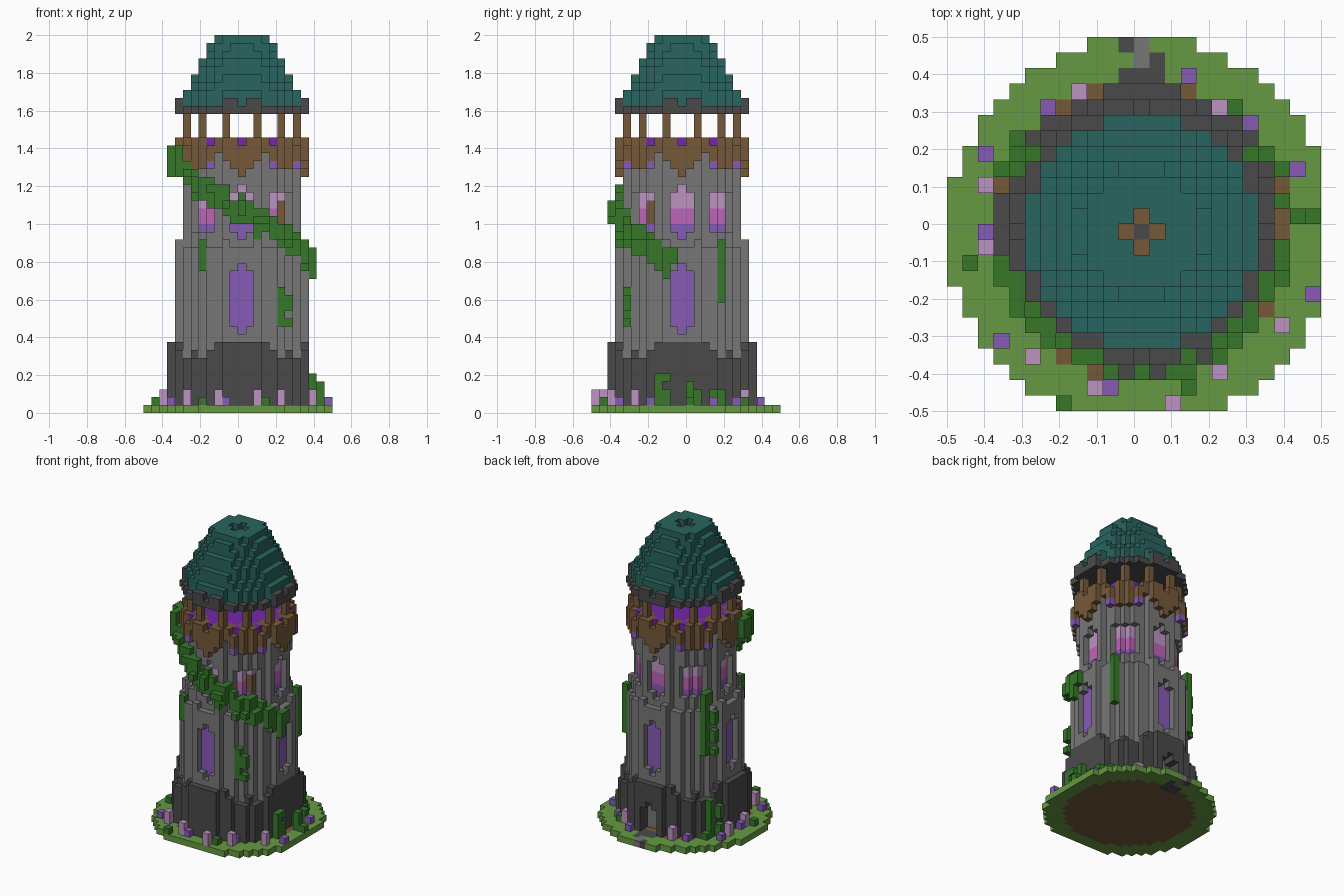
import bpy, bmesh, math
from mathutils import Vector

if "Cube" in bpy.data.objects:
    bpy.data.objects.remove(bpy.data.objects["Cube"], do_unlink=True)

V = 1 / 24  # block size
COLOURS = {
    "grass": "669A42", "ivy": "36772A", "roof_teal": "29655F", "dark_stone": "4A4A4A",
    "grey_stone": "777777", "wood": "76593A", "violet": "875BB6", "lilac": "BD94C2",
    "magenta": "BE65B8", "deep_purple": "7427A8",
}


def linear(h):
    s = [int(h[n:n + 2], 16) / 255 for n in (0, 2, 4)]
    return [((c + 0.055) / 1.055) ** 2.4 for c in s] + [1.0]


MATS = {}
for name, code in COLOURS.items():
    m = bpy.data.materials.new(name)
    m.use_nodes = True
    m.diffuse_color = linear(code)
    m.node_tree.nodes["Principled BSDF"].inputs["Base Color"].default_value = linear(code)
    MATS[name] = m

grid = {}  # block position -> (part, colour)


def put(part, colour, cells, over=True):
    for c in cells:
        if over or c not in grid:
            grid[c] = (part, colour)


def disc(r, k0, k1, inner=-1):
    """Blocks of a round slab or ring, layers k0 to k1 inclusive."""
    n = int(r) + 1
    return [(i, j, k) for i in range(-n, n + 1) for j in range(-n, n + 1)
            for k in range(k0, k1 + 1) if inner < math.hypot(i, j) <= r]


def wave(i, j):
    return ((abs(i) + 1) // 2 + (abs(j) + 1) // 2) % 2


def turns(a, b):
    """The four quarter turns of a block column."""
    return [(a, b), (-b, a), (-a, -b), (b, -a)]


# Ground disc with earth below the tower
put("ground", "grass", [c for c in disc(12.4, 0, 0) if c[0] < 12 and c[1] > -12])
put("ground", "wood", disc(9.5, 0, 0))
put("path", "dark_stone", [(i, j, 0) for i in (-1, 0, 1) for j in (9, 10)] + [(1, 11, 0), (-1, 12, 0)])
put("path", "grey_stone", [(0, 11, 0), (0, 12, 0)])

# Stone footing: a dark skirt, lower at the diagonals, around the wall foot
put("lower_wall", "grey_stone", disc(8.4, 7, 8))
put("footing", "dark_stone", disc(8.4, 1, 6))
for i, j, k in disc(9.3, 1, 8, 8.4):
    low = min(abs(i), abs(j)) > 3
    if i < 9 and k <= (7 - wave(i, j) if low else 8):
        put("footing", "dark_stone", [(i, j, k)])
put("footing", "dark_stone", [c for c in disc(8.4, 7, 8) if abs(c[0]) == 8 or c[1] == 8])

# Lower and upper tower walls
put("lower_wall", "grey_stone", [c for c in disc(8.4, 9, 21) if c[2] < 21 + wave(c[0], c[1])])
put("upper_wall", "grey_stone", disc(7.4, 21, 33))


def window(k0, k1, r, shade):
    """Recessed windows with pointed ends on the four sides."""
    for k in range(k0, k1 + 1):
        half = 0 if k in (k0, k1) else 1
        for t in range(-half, half + 1):
            for (a, b), (p, q) in zip(turns(r, t), turns(r - 1, t)):
                grid.pop((a, b, k), None)
                put("windows", shade(k), [(p, q, k)])


def glow(k):
    return "lilac" if k >= 26 else "magenta" if k >= 24 else "violet"


window(10, 18, 8, lambda k: "violet")
for t in (-1, 0, 1):  # clear the ledge in front of the upper windows
    for a, b in turns(8, t):
        grid.pop((a, b, 21), None)
window(22, 28, 7, glow)

# Corner windows of the upper wall, one with a wooden shutter
for k in range(23, 28):
    for a, b in ((5, 5), (6, 4), (4, 6)):
        for x, y in turns(a, b):
            grid.pop((x, y, k), None)
    for a, b in ((5, 4), (4, 5), (4, 4)):
        put("windows", glow(k), [(x, y, k) for x, y in turns(a, b)])
put("shutter", "wood", [(5, -4, k) for k in (24, 25, 26)])

# Doorway at the back
for k in range(1, 6):
    for i in (-1, 0, 1):
        if k < 5 or i == 0:
            for j in (8, 9):
                grid.pop((i, j, k), None)
            put("door", "grey_stone", [(i, 7, k)])

# Wooden gallery on tapering brackets, with a glowing floor
for c in disc(8.4, 30, 34, 7.4):
    i, j, k = c
    a = math.atan2(j, i) / (math.pi / 4)
    off = abs(a - round(a)) * math.pi / 4 * 8
    if off < (0.6, 1.5, 2.4, 9, 9)[k - 30]:
        put("gallery", "wood", [c])
put("gallery", "wood", disc(7.4, 34, 34, 6.3))
put("gallery_floor", "deep_purple", disc(6.3, 34, 34))
for a, b in ((8, 0), (7, 4), (7, -4)):  # notches in the rail
    for x, y in turns(a, b):
        grid.pop((x, y, 34), None)
for a, b in ((7, 0), (6, 4), (6, -4)):
    put("gallery_floor", "deep_purple", [(x, y, 34) for x, y in turns(a, b)])
for a, b in ((7, 4), (7, -4)):
    put("gallery_lamps", "violet", [(x, y, 31) for x, y in turns(a, b)])

# Posts
for a, b in ((7, 2), (7, -2), (5, 5)):
    put("posts", "wood", [(x, y, k) for x, y in turns(a, b) for k in (35, 36, 37)])

# Eaves and stepped domed roof
put("eaves", "dark_stone", disc(8.4, 38, 38))
put("eaves", "dark_stone", [c for c in disc(8.4, 39, 39) if wave(c[0], c[1])])
for i, j, _ in disc(7.4, 0, 0):
    top = min(47, int(40 + 2 * (7.4 - math.hypot(i, j))))
    put("roof", "roof_teal", [(i, j, k) for k in range(39, top + 1)])

# Sunken cross at the tip of the roof
for a, b in turns(1, 0) + [(0, 0)]:
    grid.pop((a, b, 47), None)
    put("roof_tip", "wood" if a or b else "dark_stone", [(a, b, 46)])


# Ivy clinging to the walls
def ivy(angle, k, reach=0):
    r = (9.6 if k < 9 else 8.8 if k < 22 else 8 if k < 30 else 9) + reach
    a = math.radians(angle)
    put("ivy", "ivy", [(round(r * math.cos(a)), round(r * math.sin(a)), k)], over=False)


SPIRAL = [(198, 32), (225, 29), (270, 25.5), (310, 22.5), (335, 20.5), (348, 19)]
for (a0, k0), (a1, k1) in zip(SPIRAL, SPIRAL[1:]):
    steps = 14
    for s in range(steps):
        f = s / steps
        a, k = a0 + (a1 - a0) * f, round(k0 + (k1 - k0) * f)
        ivy(a, k)
        ivy(a, k - 1)
        if s % 7 < 4:  # ragged tufts above and below
            ivy(a, k + 1)
        elif s % 7 < 6:
            ivy(a, k - 2)
        if 240 < a < 290 and s % 5 < 2:
            ivy(a, k, 1)
for s in range(190, 212, 4):
    for k in range(30 + s % 3, 34):
        ivy(s, k)

STRANDS = [(-54, 11, 15), (232, 18, 21), (32, 14, 21), (145, 14, 23), (150, 1, 6),
           (-20, 1, 4), (8, 1, 3), (22, 1, 2), (-130, 29, 30), (-12, 18, 20)]
for angle, k0, k1 in STRANDS:
    for k in range(k0, k1 + 1):
        ivy(angle, k)
        if k % 3:
            ivy(angle + 6, k)

# Flowers and tufts around the foot
LILAC = [(-4, 9), (5, 8), (-10, 3), (-10, -1), (-7, -8), (-3, -10), (2, -11), (5, -9), (9, -6)]
VIOLET = [(3, 10), (7, 7), (-6, 8), (-10, 5), (10, 4), (-10, 0), (11, -4), (-9, -7), (-2, -10), (5, -8)]
TUFTS = [(6, 8), (11, 1), (-11, -2), (-5, -11), (3, -10), (10, 1), (-8, 6)]
put("tall_flowers", "lilac", [(i, j, k) for i, j in LILAC for k in (1, 2)], over=False)
put("low_flowers", "violet", [(i, j, 1) for i, j in VIOLET], over=False)
put("tufts", "ivy", [(i, j, 1) for i, j in TUFTS], over=False)

# Turn the blocks of each part into a mesh of visible faces
DIRS = [Vector(d) for d in ((1, 0, 0), (-1, 0, 0), (0, 1, 0), (0, -1, 0), (0, 0, 1), (0, 0, -1))]
for part in dict.fromkeys(p for p, _ in grid.values()):
    bm = bmesh.new()
    verts, slots = {}, []
    for cell, (owner, colour) in grid.items():
        if owner != part:
            continue
        if colour not in slots:
            slots.append(colour)
        centre = Vector(cell) + Vector((0.5, -0.5, 0.5))
        for d in DIRS:
            if tuple(int(a + b) for a, b in zip(cell, d)) in grid:
                continue
            u = Vector((d.y, d.z, d.x))
            w = d.cross(u)
            quad = []
            for s, t in ((-1, -1), (1, -1), (1, 1), (-1, 1)):
                p = centre + (d + u * s + w * t) / 2
                key = tuple(round(x) for x in p)
                if key not in verts:
                    verts[key] = bm.verts.new(Vector(key) * V)
                quad.append(verts[key])
            bm.faces.new(quad).material_index = slots.index(colour)
    mesh = bpy.data.meshes.new(part)
    bm.to_mesh(mesh)
    bm.free()
    for colour in slots:
        mesh.materials.append(MATS[colour])
    bpy.context.scene.collection.objects.link(bpy.data.objects.new(part, mesh))
